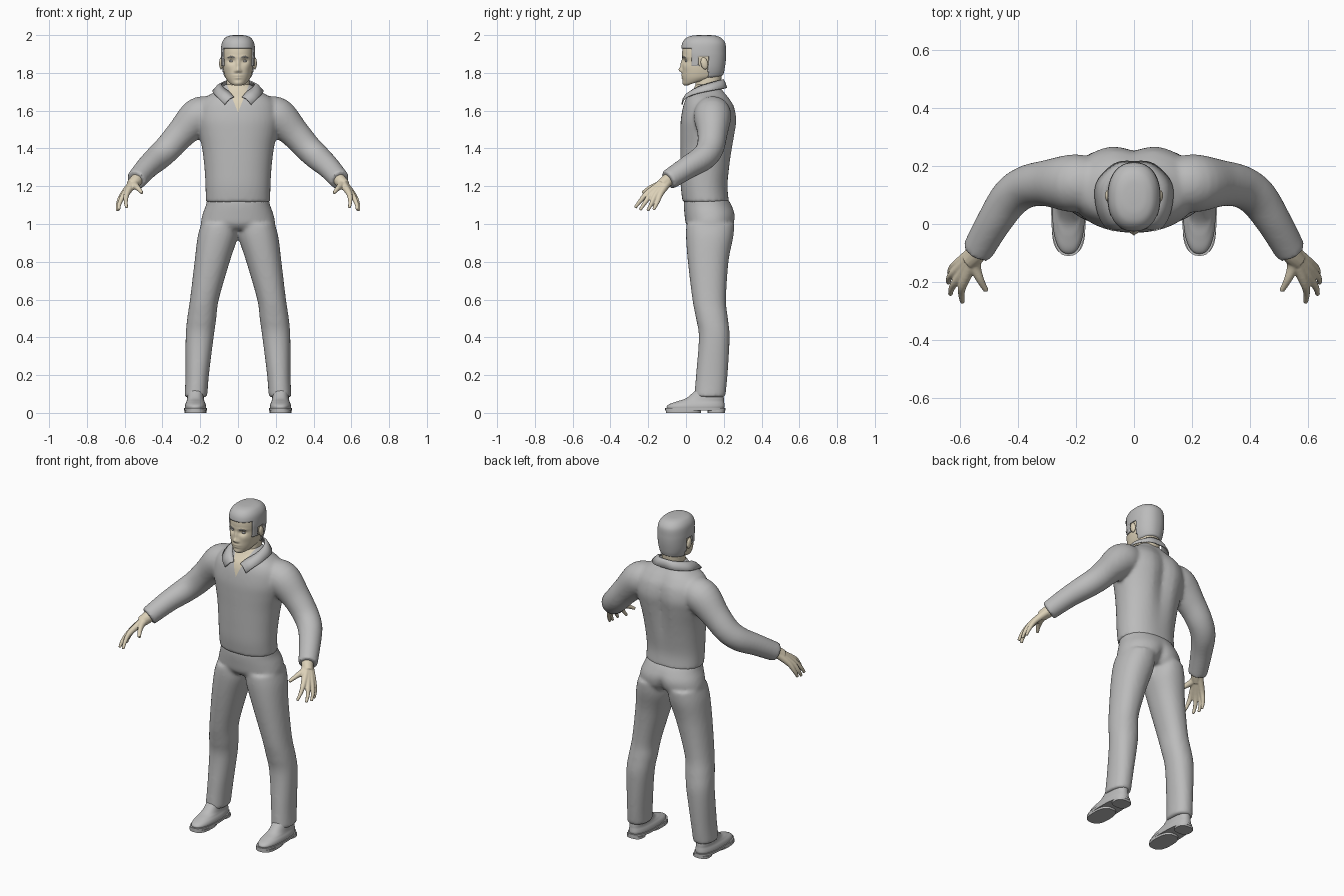
import bpy, bmesh, math
from mathutils import Vector, Matrix

if "Cube" in bpy.data.objects:
    bpy.data.objects.remove(bpy.data.objects["Cube"])


def material(name, rgb):
    m = bpy.data.materials.new(name)
    m.use_nodes = True
    m.diffuse_color = (*rgb, 1)
    m.node_tree.nodes["Principled BSDF"].inputs["Base Color"].default_value = (*rgb, 1)
    return m


GREY = material("cloth grey", (0.5, 0.5, 0.5))
SKIN = material("pale skin", (0.72, 0.64, 0.48))


def spline(rows, n):
    """Smooth interpolation through rows of numbers, n steps per span."""
    out = []
    for i in range(len(rows) - 1):
        a, b, c, d = (rows[max(0, min(len(rows) - 1, i + k))] for k in (-1, 0, 1, 2))
        for s in range(n):
            t = s / n
            out.append([q + t / 2 * (r - p + t * (2 * p - 5 * q + 4 * r - u + t * (3 * (q - r) + u - p)))
                        for p, q, r, u in zip(a, b, c, d)])
    return out + [list(rows[-1])]


def skin_rings(bm, rings, caps=True):
    vs = [[bm.verts.new(p) for p in ring] for ring in rings]
    n = len(vs[0])
    for a, b in zip(vs, vs[1:]):
        for i in range(n):
            bm.faces.new((a[i], a[(i + 1) % n], b[(i + 1) % n], b[i]))
    if caps:
        bm.faces.new(vs[0])
        bm.faces.new(vs[-1])


def loft(bm, rows, segs=40, steps=5, power=2.2, side=1, caps=True):
    """Stacked rounded rings: z, centre x, half width, front y, back y, tilt."""
    rings = []
    for z, cx, hw, yf, yb, *tilt in spline(rows, steps):
        ring = []
        for k in range(segs):
            a = math.tau * k / segs
            c, s = (math.copysign(abs(f(a)) ** (2 / power), f(a)) for f in (math.cos, math.sin))
            ring.append((side * (cx + hw * c), (yf + yb + s * (yb - yf)) / 2, z + s * sum(tilt)))
        rings.append(ring)
    skin_rings(bm, rings, caps)


def tube(bm, rows, segs=20, steps=5, side=1):
    """Round tube along a path: x, y, z, radius."""
    path = spline(rows, steps)
    pts = [Vector((side * p[0], p[1], p[2])) for p in path]
    rings = []
    for i, p in enumerate(pts):
        t = pts[min(i + 1, len(pts) - 1)] - pts[max(i - 1, 0)]
        u = t.cross(Vector((0, 0.3, 1))).normalized()
        v = t.cross(u).normalized()
        angles = [math.tau * k / segs for k in range(segs)]
        rings.append([p + path[i][3] * (u * math.cos(a) + v * math.sin(a)) for a in angles])
    skin_rings(bm, rings)


def finish(name, bm, mat, angle=50):
    bmesh.ops.recalc_face_normals(bm, faces=bm.faces)
    me = bpy.data.meshes.new(name)
    bm.to_mesh(me)
    bm.free()
    me.materials.append(mat)
    ob = bpy.data.objects.new(name, me)
    bpy.context.collection.objects.link(ob)
    smooth(me, angle)
    return ob


def smooth(me, angle):
    for p in me.polygons:
        p.use_smooth = True
    me.set_sharp_from_angle(angle=math.radians(angle))


def fuse(ob, voxel, rounds):
    """Merge overlapping pieces into one soft skin."""
    mod = ob.modifiers.new("fuse", "REMESH")
    mod.mode, mod.voxel_size = "VOXEL", voxel
    mod = ob.modifiers.new("soften", "SMOOTH")
    mod.iterations = rounds
    bpy.context.view_layer.update()
    me = bpy.data.meshes.new_from_object(ob.evaluated_get(bpy.context.evaluated_depsgraph_get()))
    mat = ob.data.materials[0]
    ob.modifiers.clear()
    ob.data = me
    me.materials.clear()
    me.materials.append(mat)
    smooth(me, 60)


def mirrored(ob, name):
    me = ob.data.copy()
    me.transform(Matrix.Scale(-1, 4, (1, 0, 0)))
    me.flip_normals()
    bpy.context.collection.objects.link(bpy.data.objects.new(name, me))


def bump(x, z, x0, z0, sx, sz):
    return math.exp(-((x - x0) / sx) ** 2 - ((z - z0) / sz) ** 2)


# Shirt: torso with spine groove, and both sleeves
bm = bmesh.new()
loft(bm, [(1.115, 0, .171, -.018, .228), (1.2, 0, .172, -.028, .222), (1.3, 0, .178, -.03, .235),
          (1.4, 0, .19, -.03, .252), (1.48, 0, .208, -.03, .266), (1.55, 0, .222, -.028, .275),
          (1.62, 0, .212, -.016, .262), (1.665, 0, .18, 0, .235), (1.69, 0, .14, .02, .215),
          (1.715, 0, .098, .04, .195), (1.74, 0, .07, .05, .18)])
for v in bm.verts:
    if v.co.y > .15:
        v.co.y -= .025 * bump(v.co.x, v.co.z, 0, 1.5, .045, .2)
for side in (1, -1):
    tube(bm, [(.14, .14, 1.585, .09), (.21, .14, 1.568, .1), (.3, .14, 1.48, .08), (.37, .128, 1.402, .073),
              (.425, .09, 1.35, .069), (.48, .01, 1.3, .061), (.54, -.095, 1.232, .054)], 28, side=side)
shirt = finish("shirt", bm, GREY)
fuse(shirt, .01, 6)

# Open neck cut into the shirt front
bm = bmesh.new()
bm.from_mesh(shirt.data)
for side in (1, -1):
    bmesh.ops.bisect_plane(bm, geom=bm.verts[:] + bm.edges[:] + bm.faces[:],
                           plane_co=(0, 0, 1.59), plane_no=(side, 0, -.4))
for f in bm.faces:
    c = f.calc_center_median()
    f.material_index = int(c.y < .1 and abs(c.x) < (c.z - 1.59) * .4)
bm.to_mesh(shirt.data)
bm.free()
shirt.data.materials.append(SKIN)

# Collar: a strip folded round the neck, open at the front
half = [((0, .195, 1.765), (0, .214, 1.72)), ((.05, .182, 1.76), (.068, .205, 1.718)),
        ((.084, .125, 1.745), (.128, .14, 1.708)), ((.08, .065, 1.725), (.128, .055, 1.69)),
        ((.046, .018, 1.698), (.102, -.005, 1.665)), ((.022, -.008, 1.672), (.07, -.022, 1.632))]
rows = [(x, y, z, u, v, w) for (x, y, z), (u, v, w) in half]
rows = [(-r[0], r[1], r[2], -r[3], r[4], r[5]) for r in rows[:0:-1]] + rows
bm = bmesh.new()
strip = []
for r in spline(rows, 5):
    top, low = Vector(r[:3]), Vector(r[3:])
    strip.append([bm.verts.new(p) for p in (top, top.lerp(low, .45) + Vector((0, 0, .008)), low)])
for a, b in zip(strip, strip[1:]):
    for i in (0, 1):
        bm.faces.new((a[i], a[i + 1], b[i + 1], b[i]))
collar = finish("collar", bm, GREY)
mod = collar.modifiers.new("cloth", "SOLIDIFY")
mod.thickness, mod.offset = .007, 0

# Trousers: hips with seat cleft, and both legs
bm = bmesh.new()
loft(bm, [(.97, 0, .17, .025, .235), (1.0, 0, .196, 0, .258), (1.05, 0, .188, -.008, .262),
          (1.1, 0, .17, -.012, .242), (1.135, 0, .163, -.01, .22)])
for side in (1, -1):
    loft(bm, [(.083, .223, .06, .043, .208), (.2, .216, .062, .053, .22), (.4, .203, .074, .068, .231),
              (.5, .192, .077, .053, .222), (.6, .178, .076, .034, .212), (.8, .137, .093, .01, .225),
              (.93, .108, .106, 0, .25), (1.0, .097, .098, .002, .256)], side=side)
for v in bm.verts:
    if v.co.y > .15:
        v.co.y -= .03 * bump(v.co.x, v.co.z, 0, .98, .03, .07)
trousers = finish("trousers", bm, GREY)
fuse(trousers, .01, 6)

# Shoes: upper, welt, front sole pad and heel
bm = bmesh.new()
loft(bm, [(.022, .225, .055, -.1, .2), (.035, .225, .056, -.102, .204), (.048, .225, .053, -.085, .203),
          (.062, .225, .047, -.045, .201), (.08, .225, .044, .005, .2), (.13, .223, .042, .06, .195)], power=2.4)
for low, high, front, back, width in ((.012, .026, -.11, .208, .06), (0, .014, -.106, .08, .057),
                                      (0, .014, .115, .206, .05)):
    loft(bm, [(low, .225, width, front, back), (high, .225, width, front, back)], steps=1, power=2.6)
shoe = finish("left_shoe", bm, GREY)
mirrored(shoe, "right_shoe")

# Hands: each finger runs from wrist through knuckle to tip
wrist = (.535, -.085, 1.238)
bm = bmesh.new()
for knuckle, joint, tip in (((.602, -.132, 1.165), (.628, -.152, 1.115), (.636, -.172, 1.075)),
                            ((.607, -.156, 1.16), (.634, -.182, 1.11), (.639, -.203, 1.07)),
                            ((.6, -.18, 1.16), (.626, -.218, 1.112), (.632, -.243, 1.074)),
                            ((.585, -.198, 1.168), (.594, -.24, 1.124), (.59, -.27, 1.086))):
    tube(bm, [(*wrist, .026), (*knuckle, .0165), (*joint, .0115), (*tip, .008)], 14)
tube(bm, [(*wrist, .024), (.547, -.14, 1.208), (.53, -.19, 1.19), (.508, -.23, 1.165)] and
     [(*wrist, .024), (.547, -.14, 1.208, .021), (.53, -.19, 1.19, .014), (.508, -.23, 1.165, .009)], 14)
tube(bm, [(.515, -.05, 1.262, .034), (.54, -.1, 1.23, .034), (.565, -.13, 1.205, .03)], 14)
hand = finish("left_hand", bm, SKIN)
fuse(hand, .004, 3)
mirrored(hand, "right_hand")

# Neck
bm = bmesh.new()
loft(bm, [(1.62, 0, .06, .05, .17), (1.7, 0, .062, .045, .18), (1.8, 0, .061, .06, .19)])
finish("neck", bm, SKIN)

# Head: lofted skull, then the face shaped by soft bumps
skull = [(1.75, 0, .022, .01, .08, .018), (1.755, 0, .047, -.008, .15, .02), (1.772, 0, .064, -.016, .183, .013),
         (1.795, 0, .073, -.02, .192, .006), (1.83, 0, .08, -.019, .198, 0), (1.87, 0, .083, -.017, .203, 0),
         (1.91, 0, .084, -.02, .204, 0), (1.95, 0, .079, -.013, .2, 0), (1.978, 0, .062, .008, .178, 0),
         (1.99, 0, .038, .04, .148, 0), (1.993, 0, .012, .08, .11, 0)]
features = [(0, 1.845, .009, .03, .011), (0, 1.816, .012, .012, .016), (.013, 1.809, .007, .007, .008),
            (.035, 1.863, .019, .012, -.011), (.035, 1.884, .026, .008, .005), (0, 1.786, .022, .005, .006),
            (0, 1.773, .018, .005, .005), (0, 1.745, .022, .012, .006), (.05, 1.832, .02, .02, .004)]
bm = bmesh.new()
loft(bm, skull, 96, 7, 2.25)
for v in bm.verts:
    x, y, z = v.co
    if y < .06:
        v.co.y -= sum(f[4] * bump(abs(x), z, *f[:4]) for f in features)
finish("head", bm, SKIN, 80)

# Hair: a cap just outside the skull, trimmed to the hairline
def hairline(y):
    return 1.93 if y < .03 else 1.838 if y < .068 else 1.885 if y < .118 else 1.776


bm = bmesh.new()
loft(bm, [(z + (.007 if z > 1.94 else 0), cx, hw + .007, yf - .007, yb + .008, tilt)
          for z, cx, hw, yf, yb, tilt in skull], 96, 7, 2.25)
bmesh.ops.delete(bm, geom=[f for f in bm.faces if f.calc_center_median().z
                           < hairline(f.calc_center_median().y)], context="FACES")
hair = finish("hair", bm, GREY)
hair.modifiers.new("thickness", "SOLIDIFY").thickness = .008

# Ears, eyes and eyebrows
def ball(name, place, size, tilt, mat):
    bm = bmesh.new()
    m = Matrix.Translation(place) @ Matrix.Rotation(tilt, 4, "X") @ Matrix.Diagonal((*size, 1))
    bmesh.ops.create_uvsphere(bm, u_segments=20, v_segments=12, radius=1, matrix=m)
    finish(name, bm, mat, 80)


for side, label in ((1, "left"), (-1, "right")):
    ball(label + "_ear", (side * .089, .097, 1.85), (.011, .019, .032), .2, SKIN)
    ball(label + "_eye", (side * .035, .003, 1.862), (.013, .008, .006), 0, GREY)
    bm = bmesh.new()
    tube(bm, [(.017, -.019, 1.88, .002), (.035, -.017, 1.886, .0035), (.055, -.004, 1.88, .002)], 8, side=side)
    finish(label + "_eyebrow", bm, GREY)
